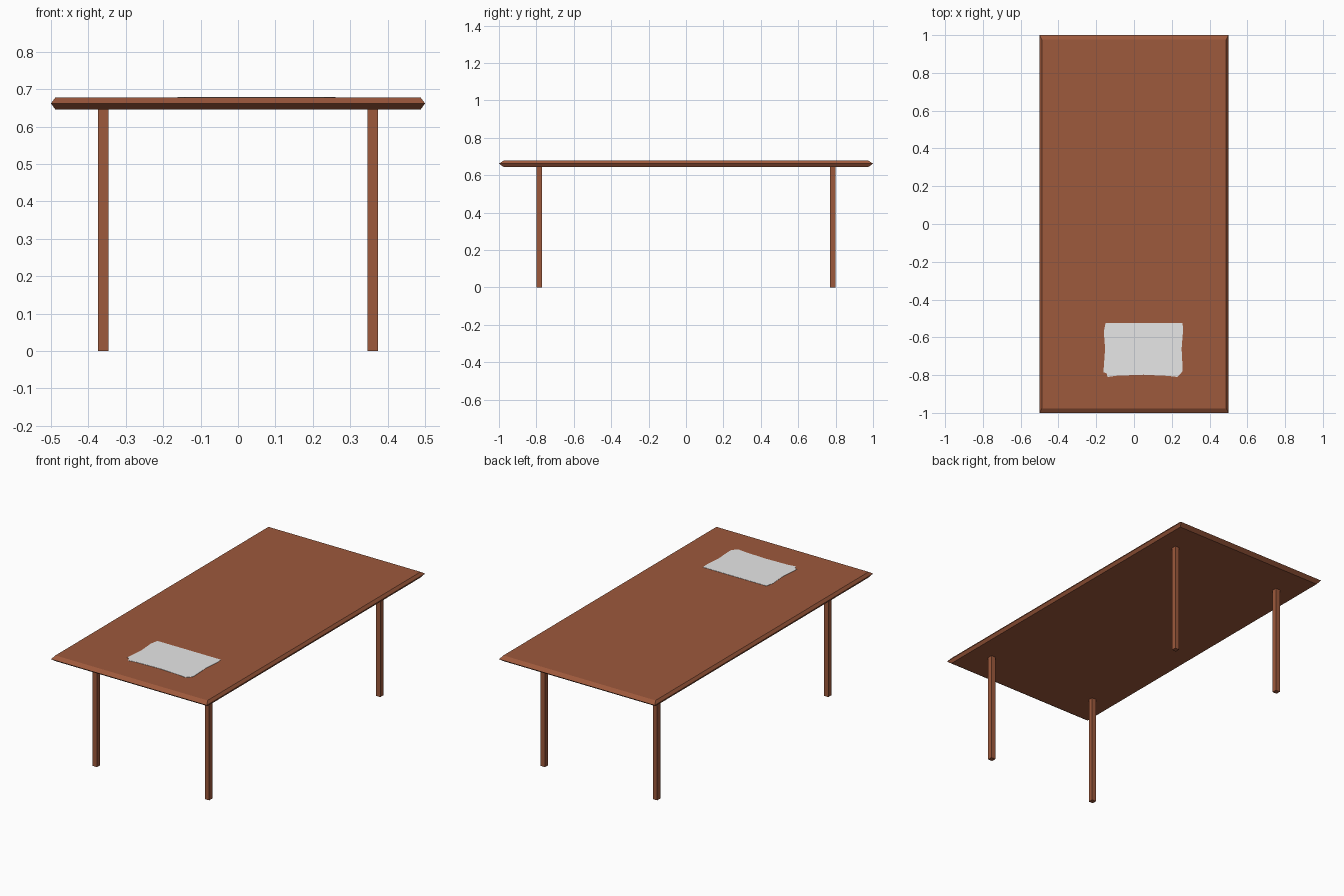
import bpy, bmesh

if "Cube" in bpy.data.objects:
    bpy.data.objects.remove(bpy.data.objects["Cube"])


def material(name, rgb):
    m = bpy.data.materials.new(name)
    m.diffuse_color = (*rgb, 1)
    m.use_nodes = True
    m.node_tree.nodes["Principled BSDF"].inputs["Base Color"].default_value = m.diffuse_color
    return m


wood = material("brown wood", (0.34, 0.10, 0.045))
white = material("off white", (0.8, 0.8, 0.8))


def add_object(name, bm, mat):
    bmesh.ops.recalc_face_normals(bm, faces=bm.faces)
    me = bpy.data.meshes.new(name)
    bm.to_mesh(me)
    bm.free()
    me.materials.append(mat)
    ob = bpy.data.objects.new(name, me)
    bpy.context.collection.objects.link(ob)
    return ob


# Table top: stacked rectangles give the pointed edge
bm = bmesh.new()
rings = []
for hx, hy, z in ((0.488, 0.976, 0.645), (0.5, 1.0, 0.662), (0.488, 0.976, 0.678)):
    rings.append([bm.verts.new((sx * hx, sy * hy, z))
                  for sx, sy in ((-1, -1), (1, -1), (1, 1), (-1, 1))])
for a, b in zip(rings, rings[1:]):
    for i in range(4):
        j = (i + 1) % 4
        bm.faces.new((a[i], a[j], b[j], b[i]))
bm.faces.new(rings[0])
bm.faces.new(rings[-1])
add_object("table_top", bm, wood)

# Four square legs
for sx, side in ((-1, "left"), (1, "right")):
    for sy, end in ((-1, "front"), (1, "back")):
        bm = bmesh.new()
        bmesh.ops.create_cube(bm, size=1)
        for v in bm.verts:
            v.co = (sx * 0.36 + v.co.x * 0.028,
                    sy * 0.784 + v.co.y * 0.028,
                    (v.co.z + 0.5) * 0.647)
        add_object(f"{end}_{side}_leg", bm, wood)

# Thin paper sheet with slightly uneven edges
outline = [(-0.14, -0.81), (-0.09, -0.803), (0.05, -0.798), (0.18, -0.804),
           (0.23, -0.81), (0.25, -0.79), (0.258, -0.775), (0.252, -0.66),
           (0.26, -0.56), (0.257, -0.523), (-0.15, -0.523), (-0.16, -0.57),
           (-0.153, -0.66), (-0.162, -0.785), (-0.145, -0.79)]
bm = bmesh.new()
face = bm.faces.new([bm.verts.new((x, y, 0.6775)) for x, y in outline])
ext = bmesh.ops.extrude_face_region(bm, geom=[face], use_keep_orig=True)
for v in ext["geom"]:
    if isinstance(v, bmesh.types.BMVert):
        v.co.z = 0.6795
add_object("paper_sheet", bm, white)
